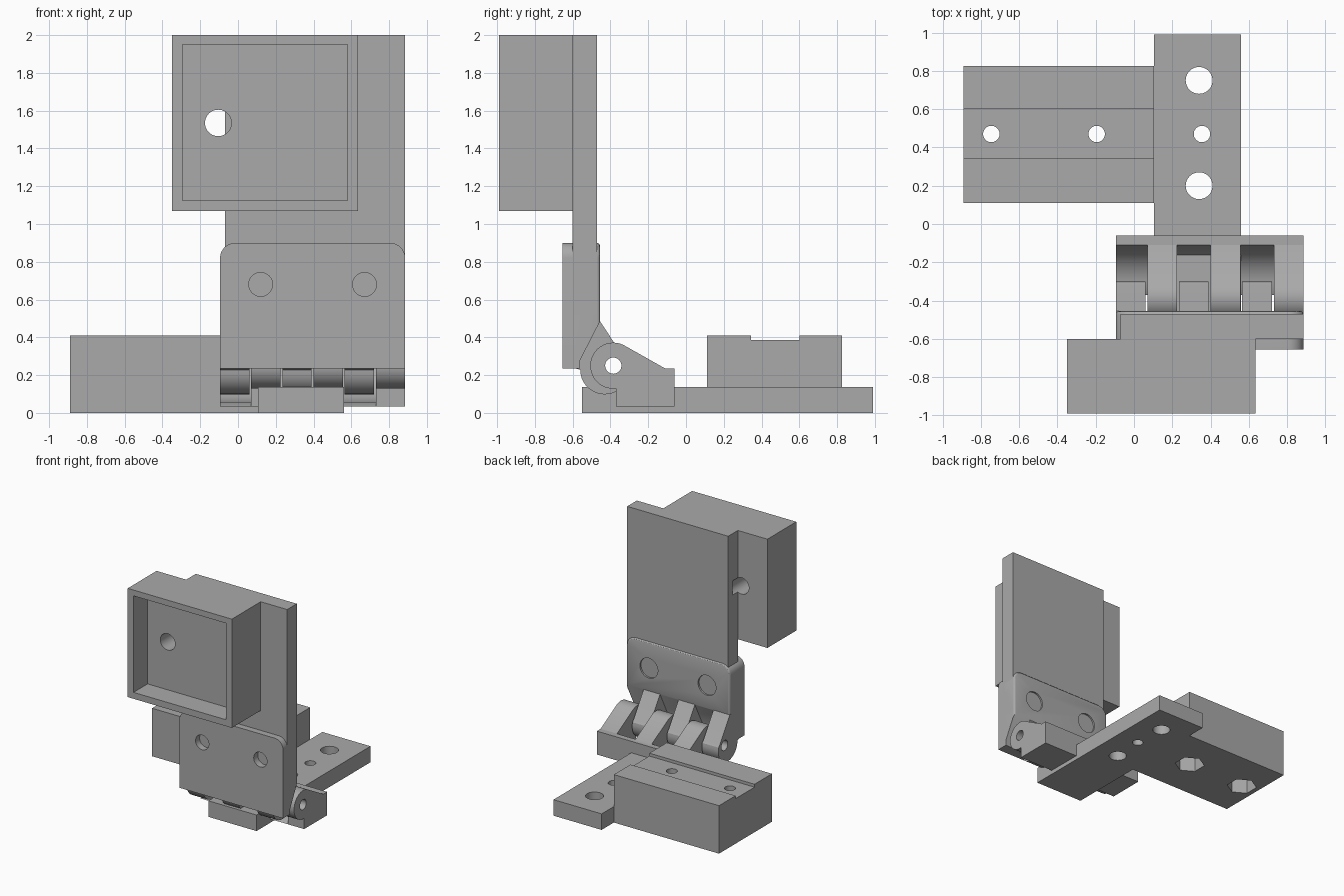
import bpy, bmesh
from math import sin, cos, radians

cube = bpy.data.objects.get("Cube")
if cube:
    bpy.data.objects.remove(cube)

grey = bpy.data.materials.new("plain_grey")
grey.use_nodes = True
colour = (0.4, 0.4, 0.4, 1)
grey.diffuse_color = colour
grey.node_tree.nodes["Principled BSDF"].inputs["Base Color"].default_value = colour

PLACE = {
    "x": lambda p, t: (t, p[0], p[1]),
    "y": lambda p, t: (p[0], t, p[1]),
    "z": lambda p, t: (p[0], p[1], t),
}


def arc(centre, r, start, end, steps):
    angles = [radians(start + (end - start) * i / steps) for i in range(steps + 1)]
    return [(centre[0] + r * cos(a), centre[1] + r * sin(a)) for a in angles]


def circle(centre, r, sides=40, turn=0):
    return arc(centre, r, turn, turn + 360, sides)[:-1]


def rect(a0, b0, a1, b1):
    return [(a0, b0), (a1, b0), (a1, b1), (a0, b1)]


def prism(name, profile, axis, lo, hi):
    """Extrude a closed profile along an axis."""
    bm = bmesh.new()
    ends = [[bm.verts.new(PLACE[axis](p, t)) for p in profile] for t in (lo, hi)]
    bm.faces.new(ends[0])
    bm.faces.new(ends[1])
    n = len(profile)
    for i in range(n):
        j = (i + 1) % n
        bm.faces.new((ends[0][i], ends[0][j], ends[1][j], ends[1][i]))
    bmesh.ops.recalc_face_normals(bm, faces=bm.faces)
    mesh = bpy.data.meshes.new(name)
    bm.to_mesh(mesh)
    bm.free()
    mesh.materials.append(grey)
    ob = bpy.data.objects.new(name, mesh)
    bpy.context.collection.objects.link(ob)
    return ob


def activate(ob):
    bpy.ops.object.select_all(action="DESELECT")
    ob.select_set(True)
    bpy.context.view_layer.objects.active = ob


def cut(ob, *shape):
    cutter = prism("cutter", *shape)
    mod = ob.modifiers.new("cut", "BOOLEAN")
    mod.operation = "DIFFERENCE"
    mod.solver = "EXACT"
    mod.object = cutter
    activate(ob)
    bpy.ops.object.modifier_apply(modifier=mod.name)
    bpy.data.objects.remove(cutter)


def round_edges(ob, rule, r, segments):
    bm = bmesh.new()
    bm.from_mesh(ob.data)
    edges = [e for e in bm.edges if rule(e.verts[0].co, e.verts[1].co)]
    bmesh.ops.bevel(bm, geom=edges, offset=r, segments=segments,
                    profile=0.5, affect="EDGES")
    bm.to_mesh(ob.data)
    bm.free()


parts = []

# Base plate with screw holes
base = prism("base_plate", rect(0.105, -0.55, 0.56, 0.99), "z", 0, 0.137)
for centre, r in (((0.34, 0.75), 0.07), ((0.355, 0.47), 0.043), ((0.34, 0.2), 0.07)):
    cut(base, circle(centre, r), "z", -0.1, 0.3)
parts.append(base)

# Side block with a shallow channel, bolt holes and nut pockets
block = prism("side_block", rect(-0.89, 0.11, 0.105, 0.825), "z", 0, 0.41)
cut(block, rect(-1, 0.345, 0.3, 0.6), "z", 0.385, 0.5)
for x in (-0.745, -0.195):
    cut(block, circle((x, 0.47), 0.043), "z", -0.1, 0.6)
    cut(block, circle((x, 0.47), 0.12, 6, 30), "z", -0.1, 0.2)
parts.append(block)

# Upright plate and the open tray on its front
hole = (circle((-0.105, 1.535), 0.07), "y", -1.1, -0.53)
upright = prism("upright_plate", rect(-0.07, 0.52, 0.885, 2), "y", -0.6, -0.47)
cut(upright, *hole)
tray = prism("front_tray", rect(-0.35, 1.07, 0.635, 2), "y", -0.99, -0.6)
cut(tray, rect(-0.295, 1.125, 0.58, 1.95), "y", -1.1, -0.8)
cut(tray, *hole)
parts += [upright, tray]

# Upper hinge leaf, tapered toward the pin
leaf = prism("upper_hinge_leaf",
             [(-0.655, 0.235), (-0.56, 0.235), (-0.56, 0.28), (-0.455, 0.485),
              (-0.455, 0.9), (-0.655, 0.9)], "x", -0.095, 0.885)
round_edges(leaf, lambda a, b: min(a.z, b.z) > 0.89 and abs(a.y - b.y) > 0.1, 0.08, 8)
round_edges(leaf, lambda a, b: min(a.y, b.y) > -0.456 and max(a.z, b.z) > 0.5
            and min(a.z, b.z) > 0.48, 0.018, 3)
for x in (0.12, 0.67):
    cut(leaf, circle((x, 0.68), 0.063), "y", -0.7, -0.55)
    cut(leaf, circle((x, 0.68), 0.085), "y", -0.47, -0.4)
parts.append(leaf)

# Lower hinge leaf body with a curved clearance
lower = prism("lower_hinge_leaf",
              [(-0.06, 0.035), (-0.06, 0.235), (-0.11, 0.235)]
              + arc((-0.335, 0.28), 0.225, -22, -88, 8) + [(-0.37, 0.035)],
              "x", -0.095, 0.885)
parts.append(lower)

# Interleaved knuckles on the pin axis
pin = (-0.385, 0.25)
upper_profile = ([(-0.6, 0.485), (-0.455, 0.485), (-0.32, 0.28)]
                 + arc((-0.43, 0.228), 0.13, 15, -180, 20) + [(-0.6, 0.24)])
lower_profile = ([(-0.06, 0.035), (-0.06, 0.235), (-0.11, 0.235)]
                 + arc(pin, 0.122, 62, 277, 24) + [(-0.37, 0.035)])
for i in range(3):
    x = -0.095 + 0.33 * i
    for name, profile, lo, hi in (("upper_knuckle", upper_profile, x, x + 0.155),
                                  ("lower_knuckle", lower_profile, x + 0.165, x + 0.32)):
        knuckle = prism(f"{name}_{i + 1}", profile, "x", lo, hi)
        cut(knuckle, circle(pin, 0.043, 32), "x", -0.5, 1.2)
        parts.append(knuckle)

for ob in parts:
    activate(ob)
    bpy.ops.object.shade_smooth_by_angle(angle=radians(30))
